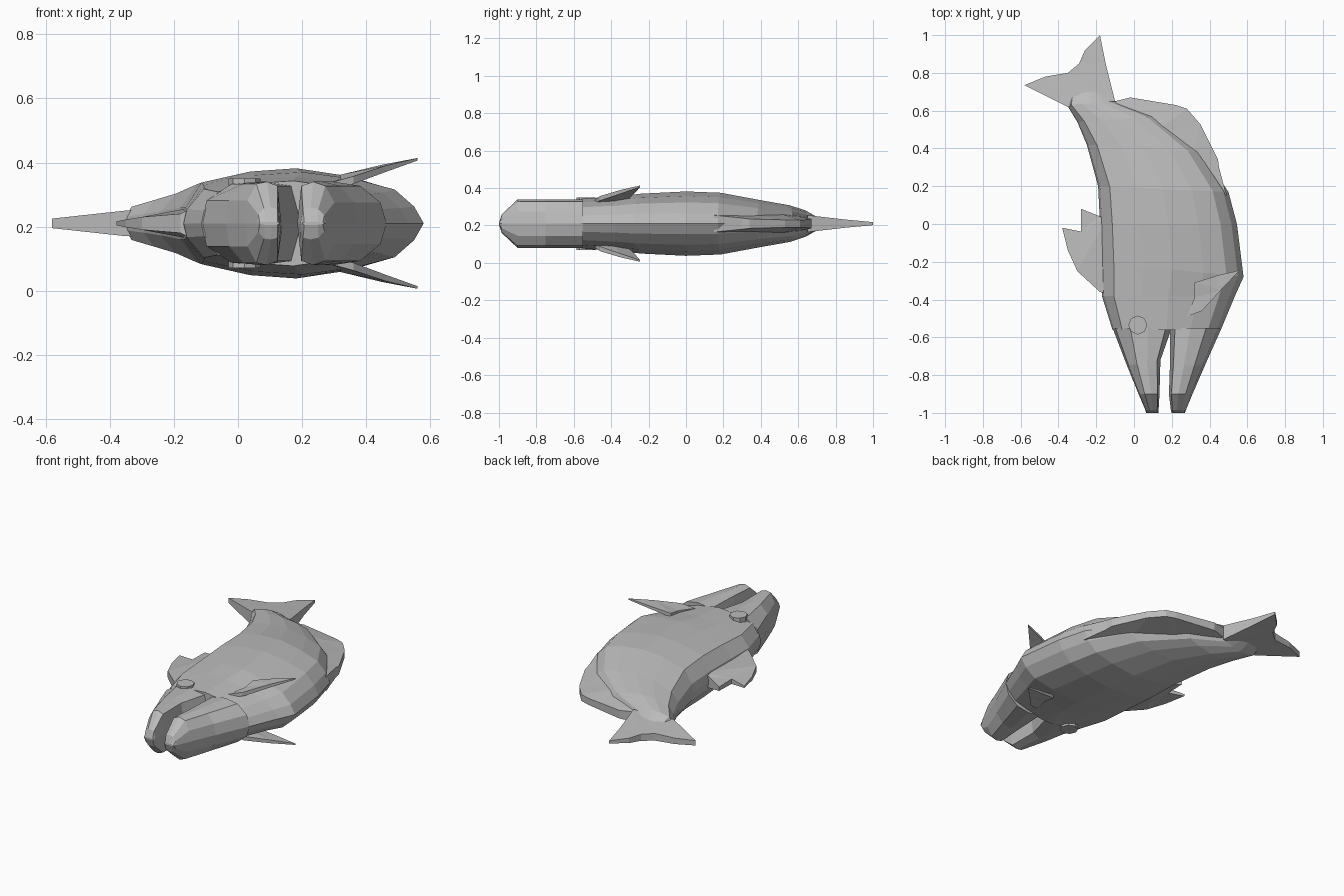
import bpy, bmesh
from mathutils import Vector

MID = 0.21  # height of the symmetry plane

cube = bpy.data.objects.get("Cube")
if cube:
    bpy.data.objects.remove(cube)

grey = bpy.data.materials.new("plain grey")
grey.use_nodes = True
grey.diffuse_color = (0.5, 0.5, 0.5, 1)
grey.node_tree.nodes["Principled BSDF"].inputs["Base Color"].default_value = (0.5, 0.5, 0.5, 1)


def finish(bm, name):
    bmesh.ops.recalc_face_normals(bm, faces=bm.faces)
    mesh = bpy.data.meshes.new(name)
    bm.to_mesh(mesh)
    bm.free()
    mesh.materials.append(grey)
    obj = bpy.data.objects.new(name, mesh)
    bpy.context.collection.objects.link(obj)
    return obj


def loft(name, stations, profile):
    """Skin rings running from back edge to belly edge; profile = (fraction across, fraction of height)."""
    bm = bmesh.new()
    rings = []
    ring_shape = profile + [(t, -h) for t, h in reversed(profile[1:-1])]
    for ax, ay, bx, by, half in stations:
        a, b = Vector((ax, ay, MID)), Vector((bx, by, MID))
        rings.append([bm.verts.new(a.lerp(b, t) + Vector((0, 0, h * half)))
                      for t, h in ring_shape])
    n = len(ring_shape)
    for r, s in zip(rings, rings[1:]):
        for i in range(n):
            j = (i + 1) % n
            bm.faces.new((r[i], r[j], s[j], s[i]))
    bm.faces.new(rings[0])
    bm.faces.new(rings[-1])
    return finish(bm, name)


def plate(name, outline, flip=1):
    """Tapered fin; outline points = (x, y, height above the mid plane, half thickness)."""
    bm = bmesh.new()
    top = [bm.verts.new((x, y, MID + flip * z + t)) for x, y, z, t in outline]
    low = [bm.verts.new((x, y, MID + flip * z - t)) for x, y, z, t in outline]
    caps = [bm.faces.new(top), bm.faces.new(low)]
    for i in range(len(top)):
        j = (i + 1) % len(top)
        bm.faces.new((top[i], top[j], low[j], low[i]))
    bmesh.ops.triangulate(bm, faces=caps)
    return finish(bm, name)


# Body
loft("body", [
    (-.114, -.56, .46, -.56, .133),
    (-.17, -.38, .535, -.38, .145),
    (-.175, -.2, .58, -.28, .16),
    (-.18, .0, .545, .0, .172),
    (-.19, .2, .50, .17, .165),
    (-.25, .42, .36, .38, .125),
    (-.3, .54, .12, .57, .098),
    (-.355, .63, -.1, .65, .07),
    (-.34, .70, -.14, .72, .03),
], [(0, 0), (.015, .3), (.09, .74), (.3, .94), (.5, 1), (.72, .86), (.88, .66), (.96, .33), (1, 0)])

# Jaws
loft("upper_jaw", [
    (-.114, -.55, .2, -.55, .13),
    (-.037, -.75, .14, -.72, .13),
    (.024, -.9, .135, -.9, .13),
    (.06, -.985, .13, -.985, .05),
    (.065, -1, .13, -1, .005),
], [(0, 0), (.05, .55), (.3, .95), (.6, 1), (.9, .9), (1, 0)])
loft("lower_jaw", [
    (.19, -.55, .464, -.55, .13),
    (.19, -.75, .375, -.75, .13),
    (.185, -.9, .31, -.9, .13),
    (.195, -.985, .275, -.985, .05),
    (.2, -1, .27, -1, .005),
], [(0, 0), (.1, .9), (.4, 1), (.7, .9), (.93, .5), (1, 0)])

# Fins along the mid plane
plate("back_fin", [
    (-.14, -.37, 0, .05), (-.18, -.36, 0, .03), (-.3, -.25, 0, .02), (-.35, -.14, 0, .012),
    (-.38, -.02, 0, .006), (-.28, -.04, 0, .015), (-.28, .08, 0, .012),
    (-.18, .04, 0, .035), (-.14, .04, 0, .05)])
plate("belly_fin", [
    (.49, .15, 0, .045), (.45, .3, 0, .03), (.445, .34, 0, .025), (.35, .53, 0, .02),
    (.28, .61, 0, .02), (.22, .63, 0, .02), (-.02, .67, 0, .025), (-.1, .65, 0, .03),
    (-.05, .55, 0, .05), (.1, .48, 0, .06), (.3, .3, 0, .06)])
plate("tail_fin", [
    (-.35, .62, 0, .04), (-.58, .735, 0, .015), (-.47, .78, 0, .018), (-.35, .8, 0, .022),
    (-.29, .85, 0, .02), (-.26, .92, 0, .015), (-.18, 1, 0, .008), (-.15, .85, 0, .022),
    (-.1, .65, 0, .045)])

# Paired side fins and eyes
for side, flip in (("left", 1), ("right", -1)):
    plate(side + "_side_fin", [
        (.28, -.49, .115, .01), (.36, -.46, .135, .012), (.46, -.35, .17, .01),
        (.56, -.245, .2, .004), (.45, -.27, .175, .008), (.32, -.31, .14, .012),
        (.32, -.39, .125, .014)], flip)
    bm = bmesh.new()
    bmesh.ops.create_cone(bm, cap_ends=True, segments=8, radius1=.05, radius2=.05, depth=.04)
    finish(bm, side + "_eye").location = (.02, -.535, MID + flip * .12)
